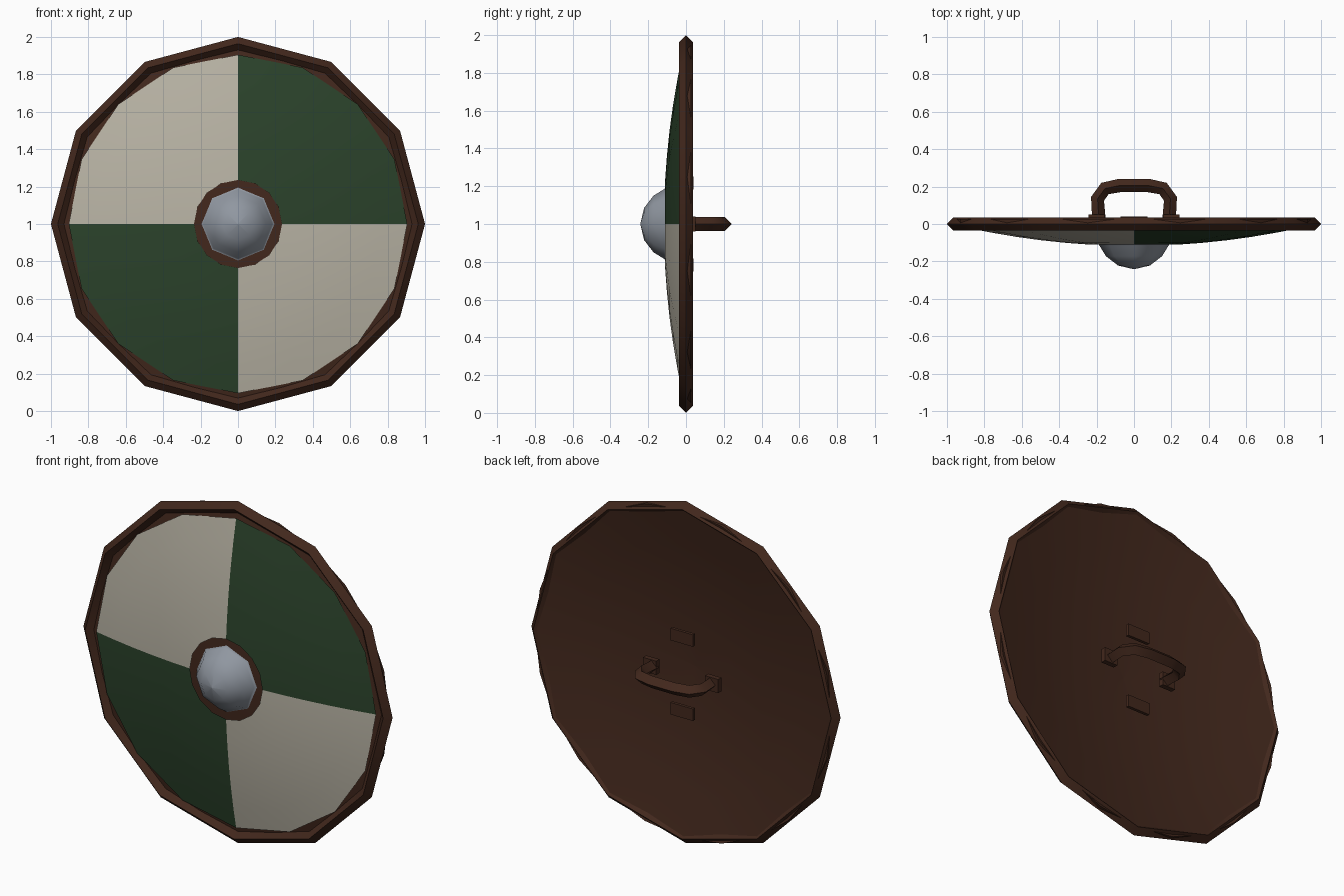
import bpy, bmesh, math
from mathutils import Vector

if "Cube" in bpy.data.objects:
    bpy.data.objects.remove(bpy.data.objects["Cube"])


def material(name, rgb):
    m = bpy.data.materials.new(name)
    m.diffuse_color = (*rgb, 1)
    m.use_nodes = True
    m.node_tree.nodes["Principled BSDF"].inputs["Base Color"].default_value = m.diffuse_color
    return m


BROWN = material("dark_wood", (0.055, 0.021, 0.012))
CREAM = material("cream_paint", (0.49, 0.46, 0.38))
GREEN = material("green_paint", (0.024, 0.055, 0.024))
STEEL = material("grey_steel", (0.28, 0.31, 0.355))


def finish(name, bm, mats, smooth=True):
    bmesh.ops.remove_doubles(bm, verts=bm.verts, dist=1e-5)
    bmesh.ops.recalc_face_normals(bm, faces=bm.faces)
    mesh = bpy.data.meshes.new(name)
    bm.to_mesh(mesh)
    bm.free()
    for m in mats:
        mesh.materials.append(m)
    ob = bpy.data.objects.new(name, mesh)
    bpy.context.collection.objects.link(ob)
    if smooth:
        bpy.ops.object.select_all(action='DESELECT')
        bpy.context.view_layer.objects.active = ob
        ob.select_set(True)
        bpy.ops.object.shade_smooth_by_angle(angle=math.radians(50))
    return ob


def bridge(bm, rings, loop=False):
    """Skin consecutive closed rings of points with quads."""
    vs = [[bm.verts.new(p) for p in r] for r in rings]
    n = len(vs[0])
    for i in range(len(vs) if loop else len(vs) - 1):
        a, b = vs[i], vs[(i + 1) % len(vs)]
        for j in range(n):
            k = (j + 1) % n
            bm.faces.new((a[j], a[k], b[k], b[j]))
    return vs


def lathe(profile, sides, loop=False):
    """Spin (radius, y) points about the shield's axis at z = 1."""
    bm = bmesh.new()
    angles = [2 * math.pi * j / sides for j in range(sides)]
    bridge(bm, [[(r * math.sin(a), y, 1 + r * math.cos(a)) for a in angles]
                for r, y in profile], loop)
    bmesh.ops.dissolve_degenerate(bm, edges=bm.edges, dist=1e-5)
    return bm


def dome(r, offset=0.0):
    return (r, -0.117 + 0.122 * r * r + offset)


def box(name, centre, size):
    bm = bmesh.new()
    bmesh.ops.create_cube(bm, size=1)
    for v in bm.verts:
        v.co = Vector(centre) + Vector([c * s for c, s in zip(v.co, size)])
    return finish(name, bm, [BROWN], smooth=False)


# Twelve-sided rim with a diamond cross-section
diamond = [(1, 0), (0, 1), (-1, 0), (0, -1)]
finish("rim", lathe([(0.964 + 0.036 * c, 0.036 * s) for c, s in diamond], 12, True), [BROWN])

# Dished wooden board
steps = (0.0001, 0.24, 0.48, 0.72, 0.96)
finish("wood_board", lathe([dome(r, 0.008) for r in steps]
                           + [dome(r, 0.03) for r in reversed(steps)], 24), [BROWN])

# Painted front: four quarters in two colours, open round the boss
radii = (0.235, 0.36, 0.5, 0.63, 0.77, 0.905)
bm = lathe([dome(r) for r in radii], 16)
for f in bm.faces:
    c = f.calc_center_median()
    f.material_index = 1 if c.x * (c.z - 1) > 0 else 0
finish("painted_front", bm, [CREAM, GREEN])

# Eight-sided steel boss with a flange
finish("boss", lathe([(0.0001, -0.242), (0.085, -0.222), (0.15, -0.172), (0.185, -0.115),
                      (0.195, -0.103), (0.23, -0.1), (0.23, -0.085)], 8), [STEEL])

# Curved grip with a diamond cross-section
path = [Vector((x, y, 1)) for x, y in
        ((-0.188, 0.03), (-0.195, 0.135), (-0.155, 0.19), (-0.075, 0.206),
         (0.075, 0.206), (0.155, 0.19), (0.195, 0.135), (0.188, 0.03))]
rings = []
for i, p in enumerate(path):
    d_in = (p - path[max(i - 1, 0)]).normalized()
    d_out = (path[min(i + 1, len(path) - 1)] - p).normalized()
    d = (d_in + d_out).normalized()
    side = Vector((-d.y, d.x, 0))
    rings.append([p + 0.036 * (side * c + Vector((0, 0, s))) for c, s in diamond])
bm = bmesh.new()
ends = bridge(bm, rings)
bm.faces.new(ends[0])
bm.faces.new(ends[-1])
finish("grip", bm, [BROWN])

# Grip feet and the two small plates on the back
for s, side in ((-1, "left"), (1, "right")):
    box(f"grip_foot_{side}", (0.2 * s, 0.035, 1), (0.085, 0.03, 0.08))
for s, side in ((-1, "lower"), (1, "upper")):
    box(f"back_plate_{side}", (0, 0.031, 1 + 0.217 * s), (0.145, 0.018, 0.07))
